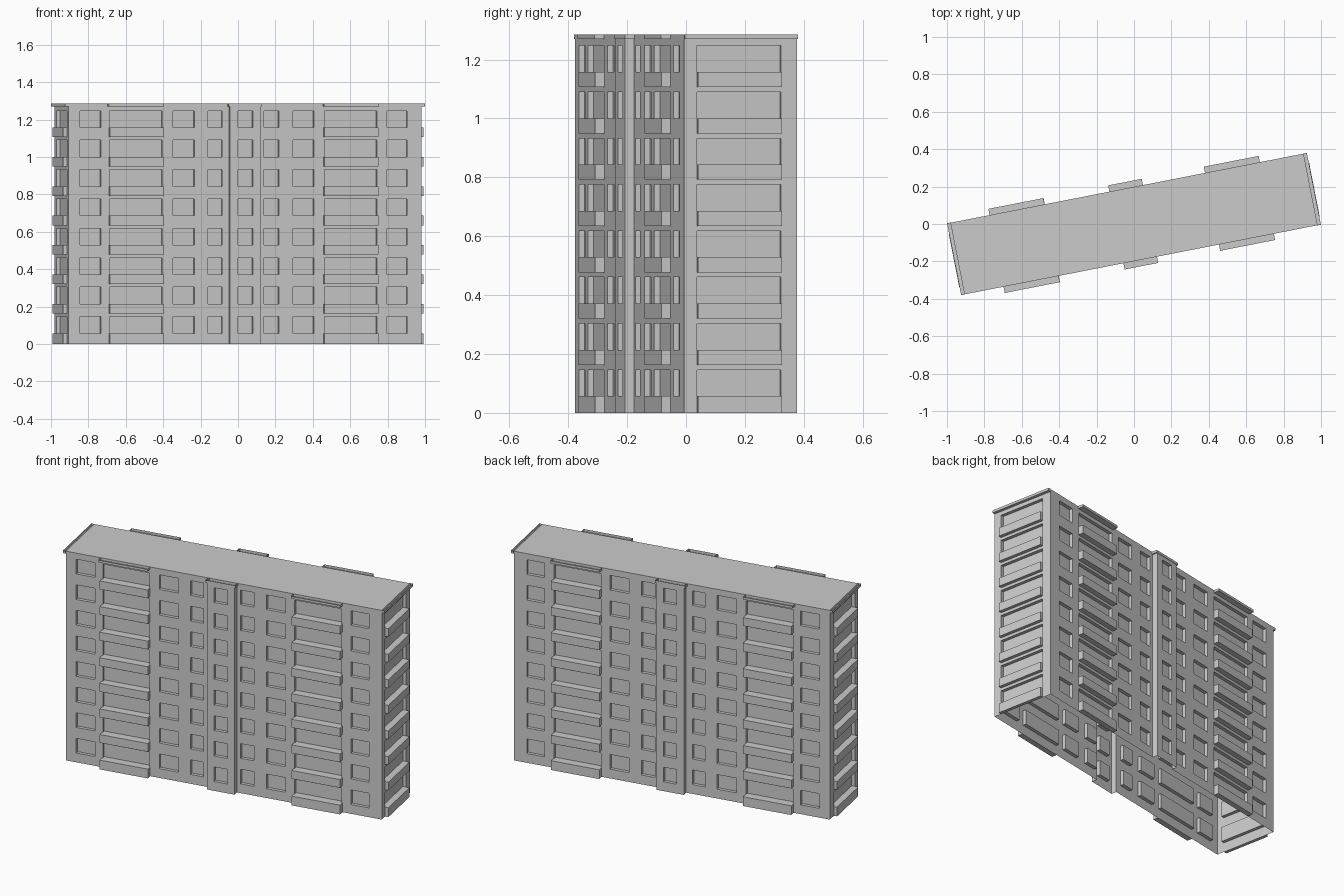
import bpy, bmesh, math

if "Cube" in bpy.data.objects:
    bpy.data.objects.remove(bpy.data.objects["Cube"])

ANGLE = math.radians(11.08)
U, V, H = 0.962, 0.195, 1.285          # half length, half depth, height
FLOORS, STEP = 8, 0.1572
SILL, HEAD, RECESS = 0.057, 0.1465, 0.02
PILASTER = (-0.088, 0.08, 0.032)       # from, to, projection
BAYS = [(-0.742, -0.448), (0.427, 0.722)]
WINDOWS = [(-0.899, -0.785), (-0.737, -0.451), (-0.393, -0.276), (-0.202, -0.125),
           (-0.044, 0.037), (0.103, 0.185), (0.261, 0.375), (0.432, 0.718), (0.774, 0.883)]
END_BAY = (-0.15, 0.14)


def finish(bm, name):
    bmesh.ops.remove_doubles(bm, verts=bm.verts, dist=1e-5)
    bmesh.ops.recalc_face_normals(bm, faces=bm.faces)
    me = bpy.data.meshes.new(name)
    bm.to_mesh(me)
    bm.free()
    ob = bpy.data.objects.new(name, me)
    ob.rotation_euler[2] = ANGLE
    bpy.context.collection.objects.link(ob)


def wall(bm, half, openings, place, pilaster=None):
    """Stepped wall sheet: each grid cell has its own projection."""
    cuts = {-half, half} | {a for o in openings for a in o}
    if pilaster:
        cuts |= set(pilaster[:2])
    us = sorted(cuts)
    zs = [0] + [z + f * STEP for f in range(FLOORS) for z in (SILL, HEAD)] + [H]

    def depth(i, j):
        m = (us[i] + us[i + 1]) / 2
        d = pilaster[2] if pilaster and pilaster[0] < m < pilaster[1] else 0
        return d - RECESS if j % 2 and any(a < m < b for a, b in openings) else d

    def quad(*pts):
        bm.faces.new([bm.verts.new(place(*p)) for p in pts])

    for i in range(len(us) - 1):
        for j in range(len(zs) - 1):
            a, b, z, t, d = us[i], us[i + 1], zs[j], zs[j + 1], depth(i, j)
            quad((a, d, z), (b, d, z), (b, d, t), (a, d, t))
            if i + 2 < len(us) and (e := depth(i + 1, j)) != d:
                quad((b, d, z), (b, e, z), (b, e, t), (b, d, t))
            if j + 2 < len(zs) and (e := depth(i, j + 1)) != d:
                quad((a, d, t), (b, d, t), (b, e, t), (a, e, t))


def box(bm, u0, u1, v0, v1, z0, z1, open_top=False):
    vs = [bm.verts.new((u, v, z)) for z in (z0, z1)
          for u, v in ((u0, v0), (u1, v0), (u1, v1), (u0, v1))]
    faces = [(3, 2, 1, 0)] + [(k, (k + 1) % 4, (k + 1) % 4 + 4, k + 4) for k in range(4)]
    if not open_top:
        faces.append((4, 5, 6, 7))
    for f in faces:
        bm.faces.new([vs[k] for k in f])


# Hollow building shell with recessed windows, open underneath
bm = bmesh.new()
for s in (-1, 1):
    wall(bm, U, WINDOWS, lambda a, d, z: (a, s * (V + d), z), PILASTER)
    wall(bm, V, [END_BAY], lambda a, d, z: (s * (U + d), a, z))
bm.faces.new([bm.verts.new((x, y, H)) for x, y in ((-U, -V), (U, -V), (U, V), (-U, V))])
finish(bm, "building_shell")

# Balcony fronts on all four sides
bm = bmesh.new()
for f in range(FLOORS):
    z0, z1 = (f * STEP + 0.006 if f else 0), f * STEP + SILL
    for s in (-1, 1):
        for a, b in BAYS:
            v = sorted((s * V, s * (V + 0.032)))
            box(bm, a, b, v[0], v[1], z0, z1)
        u = sorted((s * U, s * (U + 0.02)))
        box(bm, u[0], u[1], END_BAY[0], END_BAY[1], z0, z1)
finish(bm, "balconies")

# Shallow open eaves above balconies, pilasters and end walls
bm = bmesh.new()
for s in (-1, 1):
    v = sorted((s * V, s * (V + 0.034)))
    for a, b in [(-0.749, -0.449), (-0.096, 0.087), (0.425, 0.724)]:
        box(bm, a, b, v[0], v[1], H - 0.015, H, True)
    u = sorted((s * U, s * 0.98))
    box(bm, u[0], u[1], -V - 0.001, V + 0.001, H - 0.015, H, True)
finish(bm, "roof_eaves")
